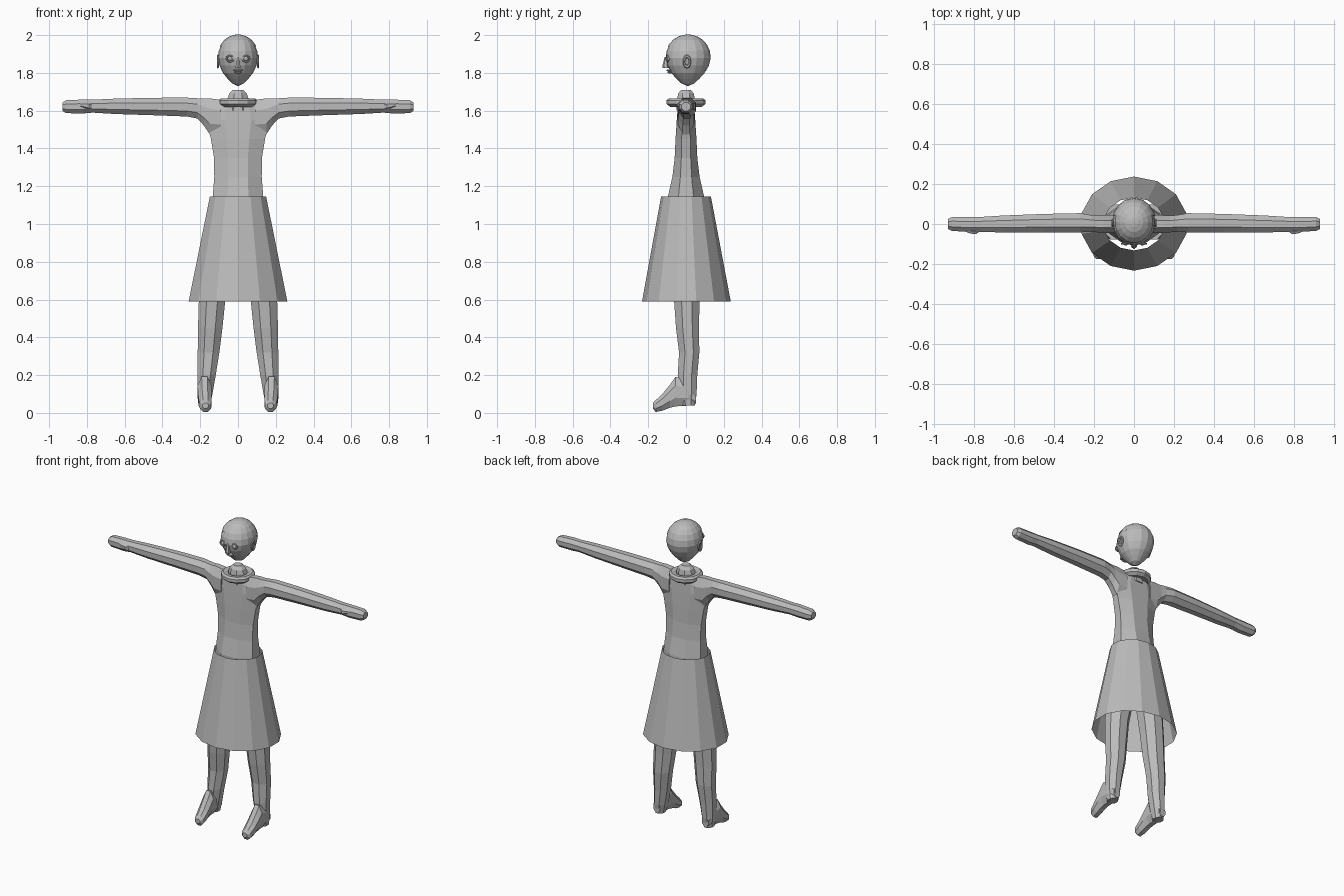
import bpy, bmesh, math
from mathutils import Vector, Matrix

if "Cube" in bpy.data.objects:
    bpy.data.objects.remove(bpy.data.objects["Cube"])

clay = bpy.data.materials.new("clay grey")
clay.diffuse_color = (0.5, 0.5, 0.5, 1)
clay.use_nodes = True
clay.node_tree.nodes["Principled BSDF"].inputs["Base Color"].default_value = clay.diffuse_color


def finish(name, bm, mirror=False):
    bmesh.ops.recalc_face_normals(bm, faces=bm.faces)
    me = bpy.data.meshes.new(name)
    bm.to_mesh(me)
    bm.free()
    me.materials.append(clay)
    ob = bpy.data.objects.new(name, me)
    bpy.context.collection.objects.link(ob)
    if mirror:
        ob.modifiers.new("mirror", 'MIRROR')
    return ob


def loft(axis, rings, n=8, turn=0.5, cap=True):
    """Skin rings (t, centre a, centre b, radius a, radius b) along an axis."""
    bm = bmesh.new()
    loops = []
    for t, ca, cb, ra, rb in rings:
        loop = []
        for i in range(n):
            w = 2 * math.pi * (i + turn) / n
            a, b = ca + ra * math.cos(w), cb + rb * math.sin(w)
            co = {'x': (t, a, b), 'y': (a, t, b), 'z': (a, b, t)}[axis]
            loop.append(bm.verts.new(co))
        loops.append(loop)
    for p, q in zip(loops, loops[1:]):
        for i in range(n):
            j = (i + 1) % n
            bm.faces.new((p[i], p[j], q[j], q[i]))
    if cap:
        bm.faces.new(loops[0])
        bm.faces.new(loops[-1])
    return bm


def ball(name, loc, size, mirror=False, seg=10):
    bm = bmesh.new()
    bmesh.ops.create_uvsphere(bm, u_segments=seg, v_segments=6, radius=1,
                              matrix=Matrix.LocRotScale(Vector(loc), None, Vector(size)))
    return finish(name, bm, mirror)


def ring(name, loc, r, thick, scale_b=1, axis='y', mirror=False):
    """Small torus around the given axis."""
    bm = bmesh.new()
    n, m = 12, 6
    vs = []
    for i in range(n):
        w = 2 * math.pi * i / n
        for k in range(m):
            p = 2 * math.pi * k / m
            d = r + thick * math.cos(p)
            a, b, h = d * math.cos(w), d * math.sin(w) * scale_b, thick * math.sin(p)
            co = (a, h, b) if axis == 'y' else (h, a, b)
            vs.append(bm.verts.new(Vector(loc) + Vector(co)))
    for i in range(n):
        for k in range(m):
            i2, k2 = (i + 1) % n, (k + 1) % m
            bm.faces.new([vs[i * m + k], vs[i2 * m + k], vs[i2 * m + k2], vs[i * m + k2]])
    return finish(name, bm, mirror)


# Head: round crown tapering to a pointed chin
def head_rings(grow=0):
    rows = [(1.73, .008), (1.745, .3), (1.77, .52), (1.80, .75), (1.84, .92), (1.88, 1)]
    rows += [(1.88 + .12 * math.sin(a), math.cos(a))
             for a in (math.radians(d) for d in (17, 34, 50, 66, 80, 89))]
    return [(z + grow * (z > 1.9), 0, .01, .107 * k + grow, .118 * k + grow) for z, k in rows]


finish("head", loft('z', head_rings(), 16, 0))

# Hair: thin cap over the crown and the back of the head
bm = loft('z', head_rings(.003), 16, 0)
for co, no in (((0, 0, 1.94), (0, 0, 1)), ((0, .04, 0), (0, 1, 0)), ((0, 0, 1.81), (0, 0, 1))):
    bmesh.ops.bisect_plane(bm, geom=bm.verts[:] + bm.edges[:] + bm.faces[:],
                           plane_co=co, plane_no=no)
gone = []
for f in bm.faces:
    c = f.calc_center_median()
    if not (c.z > 1.94 or (c.y > .04 and c.z > 1.81)):
        gone.append(f)
bmesh.ops.delete(bm, geom=gone, context='FACES')
finish("hair", bm)

# Face
ball("eyeball", (.042, -.094, 1.875), (.014, .014, .014), True)
ring("eyelid", (.042, -.098, 1.875), .019, .005, .85, 'y', True)
ring("ear", (.107, .005, 1.86), .016, .006, 1.7, 'x', True)
finish("nose", loft('z', [(1.825, 0, -.105, .016, .018), (1.838, 0, -.108, .014, .017),
                          (1.885, 0, -.105, .006, .008)], 6))
ball("upper_lip", (0, -.089, 1.813), (.028, .014, .006))
ball("lower_lip", (0, -.085, 1.803), (.024, .013, .006))

# Torso: flat-fronted, bevelled body running down into the hips
finish("torso", loft('z', [
    (.88, 0, .01, .13, .09), (1.0, 0, .005, .15, .105), (1.14, 0, 0, .145, .105),
    (1.25, 0, 0, .136, .078), (1.35, 0, 0, .137, .065), (1.45, 0, 0, .155, .06),
    (1.55, 0, 0, .18, .053), (1.61, 0, 0, .16, .048), (1.645, 0, 0, .11, .045)]))

# Neck stump and flared collar
finish("neck", loft('z', [(1.60, 0, 0, .06, .055), (1.665, 0, 0, .06, .05),
                          (1.69, 0, 0, .05, .045), (1.71, 0, 0, .028, .028)]))
finish("collar", loft('z', [(1.66, 0, 0, .06, .06), (1.665, 0, 0, .09, .09),
                            (1.655, 0, 0, .103, .103), (1.635, 0, 0, .103, .103),
                            (1.62, 0, 0, .083, .083), (1.625, 0, 0, .055, .055)], 12, 0, False))

# Arms: broad shoulder wedge narrowing into sleeve and mitten hand
finish("arm", loft('x', [
    (.09, 0, 1.565, .05, .10), (.15, 0, 1.57, .047, .103), (.18, 0, 1.592, .045, .077),
    (.215, .003, 1.612, .045, .058), (.27, .006, 1.619, .052, .054),
    (.45, .004, 1.622, .05, .050), (.65, 0, 1.623, .046, .044),
    (.77, -.002, 1.624, .04, .037), (.82, -.003, 1.622, .04, .040),
    (.91, 0, 1.621, .037, .037), (.93, 0, 1.621, .026, .024)]), True)
finish("thumb", loft('x', [(.77, -.025, 1.62, .014, .018), (.79, -.037, 1.624, .016, .020),
                           (.82, -.036, 1.629, .013, .014), (.85, -.03, 1.632, .006, .007)], 6), True)

# Skirt: open fourteen-sided cone
finish("skirt", loft('z', [(1.145, 0, 0, .153, .132), (.59, 0, .002, .268, .235)],
                     14, .5, False))

# Legs with slim ankles, and forward-sloping feet
finish("leg", loft('z', [
    (1.0, .085, .01, .08, .095), (.85, .10, .01, .085, .088), (.6, .137, .004, .076, .073),
    (.45, .147, .008, .070, .066), (.32, .156, .017, .062, .058), (.2, .166, .008, .052, .056),
    (.1, .174, .008, .042, .052), (.04, .177, .012, .032, .038)]), True)
finish("foot", loft('y', [
    (.052, .177, .08, .026, .034), (.01, .177, .105, .040, .072), (-.055, .177, .113, .040, .085),
    (-.085, .176, .088, .039, .066), (-.125, .174, .056, .037, .048),
    (-.16, .172, .036, .032, .034), (-.176, .172, .038, .018, .016)]), True)
